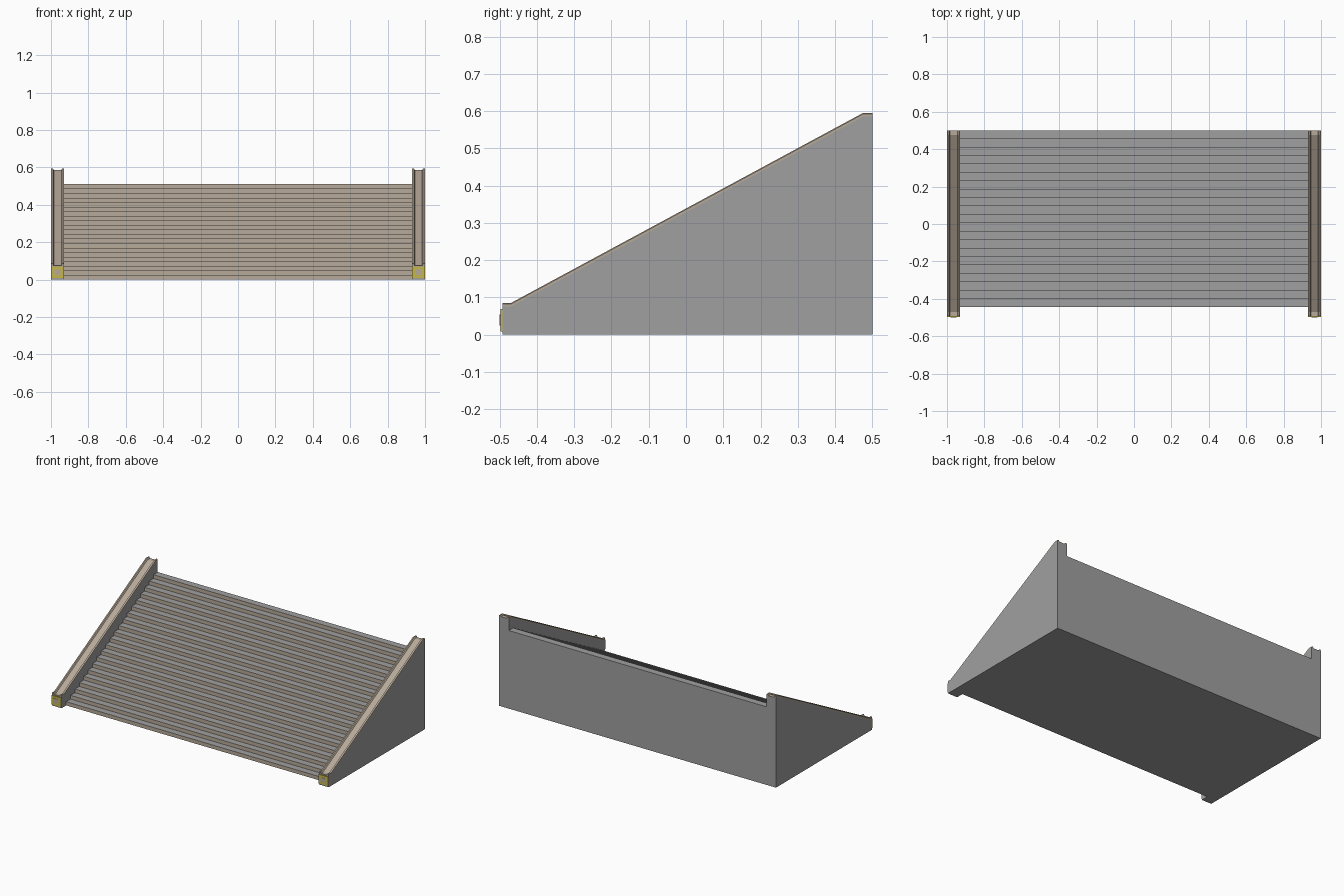
import bpy, bmesh

if "Cube" in bpy.data.objects:
    bpy.data.objects.remove(bpy.data.objects["Cube"])

def material(name, rgb):
    m = bpy.data.materials.new(name)
    m.diffuse_color = (*rgb, 1)
    m.use_nodes = True
    m.node_tree.nodes["Principled BSDF"].inputs["Base Color"].default_value = m.diffuse_color
    return m

GREY = material("concrete grey", (0.35, 0.35, 0.35))
TAN = material("sandstone tan", (0.47, 0.40, 0.32))
YELLOW = material("yellow trim", (0.56, 0.47, 0.07))

def loft(name, rings, mats, rule=None):
    """Closed solid through equal-length rings of points."""
    bm = bmesh.new()
    rows = [[bm.verts.new(p) for p in r] for r in rings]
    n = len(rows[0])
    for a, b in zip(rows, rows[1:]):
        for i in range(n):
            j = (i + 1) % n
            bm.faces.new((a[i], a[j], b[j], b[i]))
    bm.faces.new(rows[0])
    bm.faces.new(rows[-1])
    bmesh.ops.recalc_face_normals(bm, faces=bm.faces)
    bm.normal_update()
    if rule:
        for f in bm.faces:
            f.material_index = rule(f)
    me = bpy.data.meshes.new(name)
    bm.to_mesh(me)
    bm.free()
    for m in mats:
        me.materials.append(m)
    ob = bpy.data.objects.new(name, me)
    bpy.context.collection.objects.link(ob)
    return ob

def extrude_x(name, profile, x0, x1, mats, rule=None):
    return loft(name, [[(x, y, z) for y, z in profile] for x in (x0, x1)], mats, rule)

# Flight of steps: tan risers, grey treads
STEPS, Y0, Y1, TOP = 21, -0.445, 0.5, 0.51
tread, rise = (Y1 - Y0) / STEPS, TOP / STEPS
steps = [(Y0, 0)]
for i in range(STEPS):
    steps += [(Y0 + i * tread, (i + 1) * rise), (Y0 + (i + 1) * tread, (i + 1) * rise)]
steps.append((Y1, 0))
extrude_x("stair_flight", steps, -0.93, 0.93, [GREY, TAN],
          lambda f: 1 if f.normal.y < -0.9 else 0)

# Sloped line along the top of each side wall
path = [(-0.493, 0.075), (-0.47, 0.075), (0.475, 0.585), (0.5, 0.585)]
# Cap cross-section: raised lip on each edge, shallow channel between
half = [(-0.035, -0.002), (-0.035, 0.007), (-0.031, 0.010), (-0.025, 0.010), (-0.020, 0.001)]
section = half + [(-x, z) for x, z in reversed(half)]

for side, s in (("left", -1), ("right", 1)):
    cx = 0.965 * s
    # Side wall
    extrude_x(side + "_wall", [(-0.493, 0)] + path + [(0.5, 0)],
              cx - 0.035, cx + 0.035, [GREY])
    # Cap on the wall
    loft(side + "_cap", [[(cx + x, y, z + dz) for x, dz in section] for y, z in path], [TAN])
    # Square end plate with a tan centre
    for part, h, y, m in (("plate", 0.034, -0.498, YELLOW), ("plate_centre", 0.017, -0.5, TAN)):
        zc = 0.039
        sq = [(y, zc - h * 0.88), (y, zc + h * 0.88), (-0.492, zc + h * 0.88), (-0.492, zc - h * 0.88)]
        extrude_x(side + "_end_" + part, sq, cx - h, cx + h, [m])
